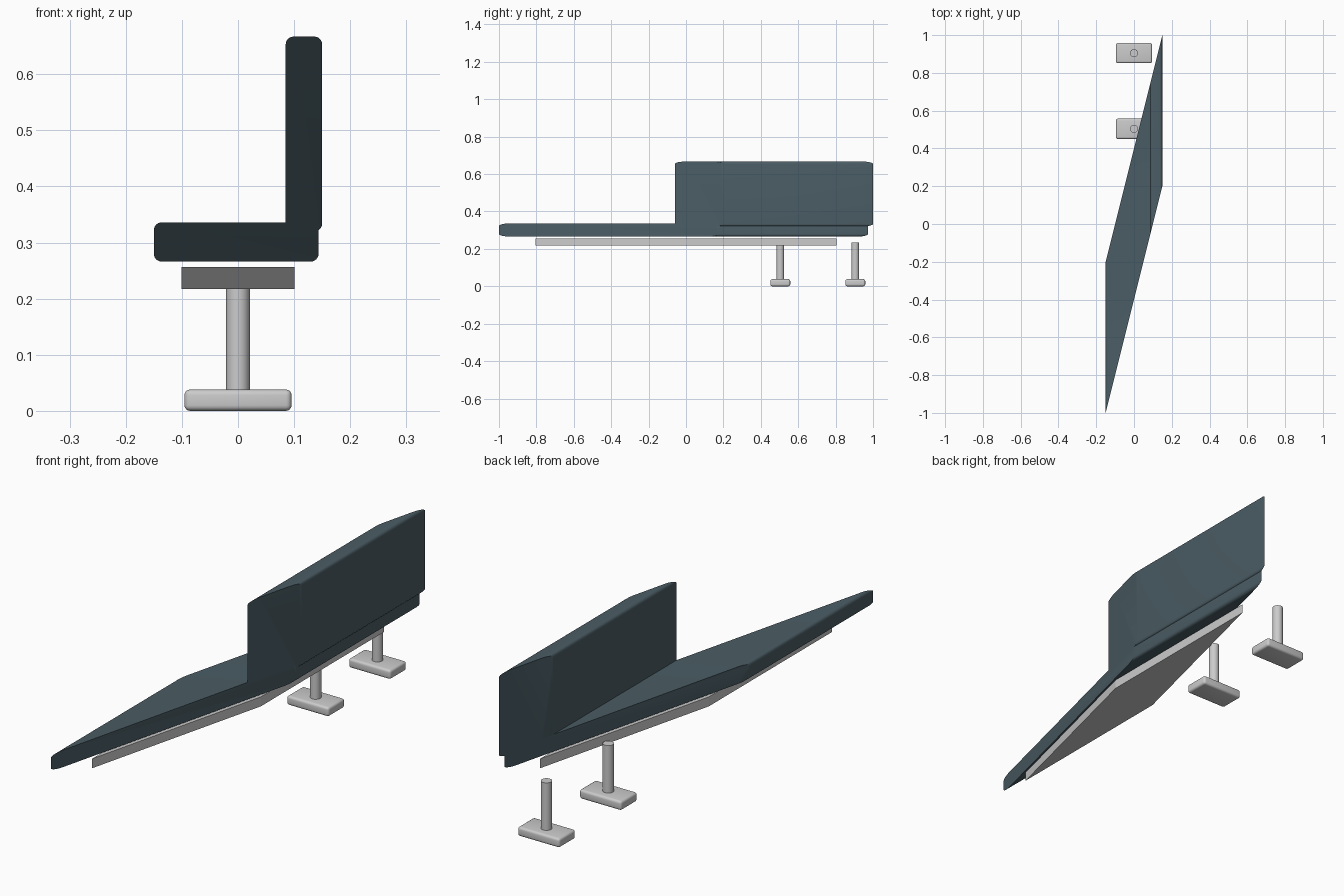
import bpy, bmesh, math

if "Cube" in bpy.data.objects:
    bpy.data.objects.remove(bpy.data.objects["Cube"])

SKEW = 4.0     # y shift per unit of x
HALF = 0.4     # half length of the skewed run


def material(name, color):
    m = bpy.data.materials.new(name)
    m.diffuse_color = color
    m.use_nodes = True
    m.node_tree.nodes["Principled BSDF"].inputs["Base Color"].default_value = m.diffuse_color
    return m


def finish(bm, name, mat=None, smooth=True):
    bmesh.ops.recalc_face_normals(bm, faces=bm.faces)
    me = bpy.data.meshes.new(name)
    bm.to_mesh(me)
    bm.free()
    ob = bpy.data.objects.new(name, me)
    bpy.context.collection.objects.link(ob)
    if mat:
        me.materials.append(mat)
    if smooth:
        bpy.ops.object.select_all(action='DESELECT')
        ob.select_set(True)
        bpy.context.view_layer.objects.active = ob
        bpy.ops.object.shade_smooth_by_angle(angle=math.radians(30))
    return ob


def rounded_rect(x0, x1, z0, z1, r, n=6):
    if r == 0:
        return [(x0, z0), (x1, z0), (x1, z1), (x0, z1)]
    pts = []
    corners = [(x1 - r, z1 - r), (x0 + r, z1 - r), (x0 + r, z0 + r), (x1 - r, z0 + r)]
    for k, (cx, cz) in enumerate(corners):
        for i in range(n + 1):
            a = math.pi / 2 * (k + i / n)
            pts.append((cx + r * math.cos(a), cz + r * math.sin(a)))
    return pts


def skewed_bar(name, x0, x1, z0, z1, r=0, mat=None):
    # x-z profile extruded along y between two slanted end planes
    bm = bmesh.new()
    pts = rounded_rect(x0, x1, z0, z1, r)
    a = [bm.verts.new((x, SKEW * x - HALF, z)) for x, z in pts]
    b = [bm.verts.new((x, SKEW * x + HALF, z)) for x, z in pts]
    bm.faces.new(a)
    bm.faces.new(b[::-1])
    for i in range(len(pts)):
        j = (i + 1) % len(pts)
        bm.faces.new((a[i], b[i], b[j], a[j]))
    return finish(bm, name, mat, r > 0)


def foot(name, y):
    # rounded slab
    bm = bmesh.new()
    bmesh.ops.create_cube(bm, size=1)
    bmesh.ops.scale(bm, vec=(0.191, 0.107, 0.038), verts=bm.verts)
    bmesh.ops.translate(bm, vec=(0, y, 0.0195), verts=bm.verts)
    bmesh.ops.bevel(bm, geom=bm.edges[:], offset=0.01, segments=4,
                    profile=0.5, affect='EDGES')
    for v in bm.verts:
        v.co.z = v.co.z - 0.0005
    return finish(bm, name)


def post(name, y):
    bm = bmesh.new()
    z0, z1 = 0.03, 0.233
    bmesh.ops.create_cone(bm, cap_ends=True, segments=32, radius1=0.021,
                          radius2=0.021, depth=z1 - z0)
    bmesh.ops.translate(bm, vec=(0, y, (z0 + z1) / 2), verts=bm.verts)
    return finish(bm, name)


fabric = material("slate_upholstery", (0.07, 0.11, 0.13, 1))

# Upholstery
skewed_bar("seat", -0.15, 0.1435, 0.266, 0.336, 0.014, fabric)
skewed_bar("backrest", 0.085, 0.15, 0.32, 0.667, 0.014, fabric)

# Support plate
skewed_bar("base_plate", -0.101, 0.101, 0.2175, 0.2565)

# Pedestal legs
for label, y in (("front", 0.504), ("rear", 0.905)):
    foot(label + "_foot", y)
    post(label + "_post", y)
